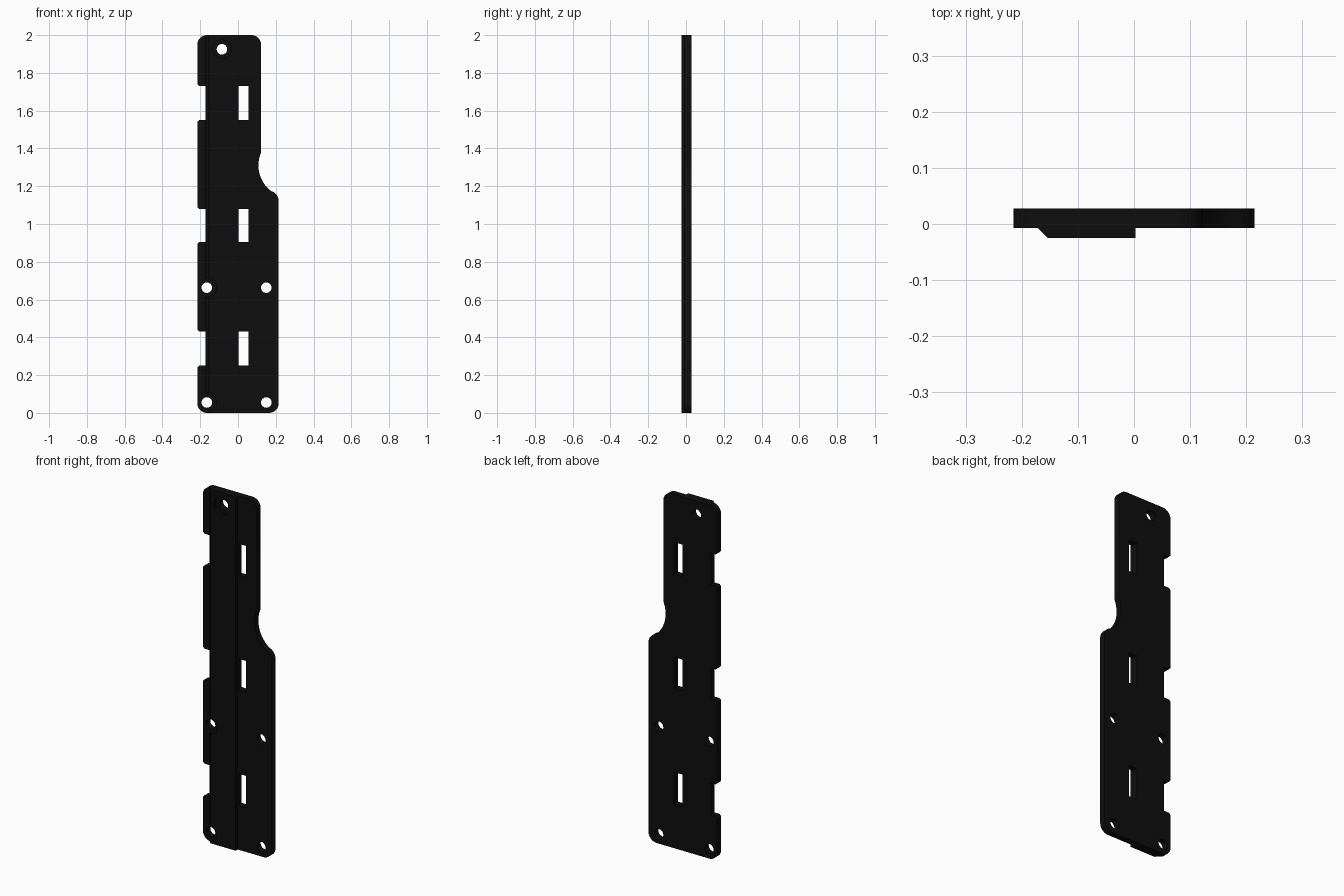
import bpy, bmesh, math

if "Cube" in bpy.data.objects:
    bpy.data.objects.remove(bpy.data.objects["Cube"])

black = bpy.data.materials.new("matte black")
black.diffuse_color = (0.0045, 0.0045, 0.0045, 1)
black.use_nodes = True
black.node_tree.nodes["Principled BSDF"].inputs["Base Color"].default_value = black.diffuse_color


def arc(cx, cz, r, a0, a1, n=8):
    return [(cx + r * math.cos(math.radians(a0 + (a1 - a0) * i / n)),
             cz + r * math.sin(math.radians(a0 + (a1 - a0) * i / n))) for i in range(n + 1)]


def activate(ob):
    bpy.ops.object.select_all(action='DESELECT')
    ob.select_set(True)
    bpy.context.view_layer.objects.active = ob


SLOTS = [(0.25, 0.43), (0.905, 1.08), (1.55, 1.73)]      # tie slot heights
HOLES = [(-0.165, 0.055), (0.15, 0.055), (-0.165, 0.663), (0.15, 0.663), (-0.085, 1.925)]
L, R, NOTCH = -0.215, 0.215, -0.172

# Plate outline, anticlockwise from the bottom left
outline = arc(L + 0.05, 0.05, 0.05, 180, 270) + arc(R - 0.05, 0.05, 0.05, 270, 360)
outline += arc(R - 0.06, 1.12, 0.06, 0, 55)
outline += arc(0.278, 1.31, 0.17, 233, 156, 16)          # side scoop
outline += arc(0.072, 1.95, 0.05, 0, 90) + arc(L + 0.05, 1.95, 0.05, 90, 180)
for z0, z1 in reversed(SLOTS):                           # left edge notches
    c = 0.01
    outline += [(L, z1 + c), (L + c, z1), (NOTCH, z1), (NOTCH, z0), (L + c, z0), (L, z0 - c)]

loops = [outline]
loops += [arc(x, z, 0.028, 0, 345, 23) for x, z in HOLES]
loops += [[(0.003, a), (0.055, a), (0.055, b), (0.003, b)] for a, b in SLOTS]

# Plate with slots and screw holes
cu = bpy.data.curves.new("plate", 'CURVE')
cu.dimensions = '2D'
cu.fill_mode = 'BOTH'
cu.extrude = 0.0175
for pts in loops:
    sp = cu.splines.new('POLY')
    sp.points.add(len(pts) - 1)
    for p, (x, z) in zip(sp.points, pts):
        p.co = (x, z, 0, 1)
    sp.use_cyclic_u = True
plate = bpy.data.objects.new("plate", cu)
plate.location.y = 0.0105
plate.rotation_euler.x = math.pi / 2
bpy.context.collection.objects.link(plate)
activate(plate)
bpy.ops.object.convert(target='MESH')

# Raised rib on the front, chamfered on its left side
bm = bmesh.new()
section = [(NOTCH, -0.007), (-0.154, -0.025), (0.003, -0.025), (0.003, -0.007)]
face = bm.faces.new([bm.verts.new((x, y, 0)) for x, y in section])
ext = bmesh.ops.extrude_face_region(bm, geom=[face])
for v in ext["geom"]:
    if isinstance(v, bmesh.types.BMVert):
        v.co.z = 2
bmesh.ops.recalc_face_normals(bm, faces=bm.faces[:])
me = bpy.data.meshes.new("rib")
bm.to_mesh(me)
bm.free()
rib = bpy.data.objects.new("rib", me)
bpy.context.collection.objects.link(rib)

# Screw head clearances through the rib
for x, z in HOLES:
    if x > 0:
        continue
    bpy.ops.mesh.primitive_cylinder_add(vertices=32, radius=0.05, depth=0.2,
                                        location=(x, 0, z), rotation=(math.pi / 2, 0, 0))
    cutter = bpy.context.object
    cutter.name = "screw_cutter"
    cutter.hide_render = True
    activate(rib)
    mod = rib.modifiers.new("screw clearance", 'BOOLEAN')
    mod.operation = 'DIFFERENCE'
    mod.solver = 'EXACT'
    mod.object = cutter
    bpy.ops.object.modifier_apply(modifier=mod.name)
    bpy.data.objects.remove(cutter)

for ob in (plate, rib):
    ob.data.materials.clear()
    ob.data.materials.append(black)
    activate(ob)
    bpy.ops.object.shade_smooth_by_angle(angle=math.radians(30))
